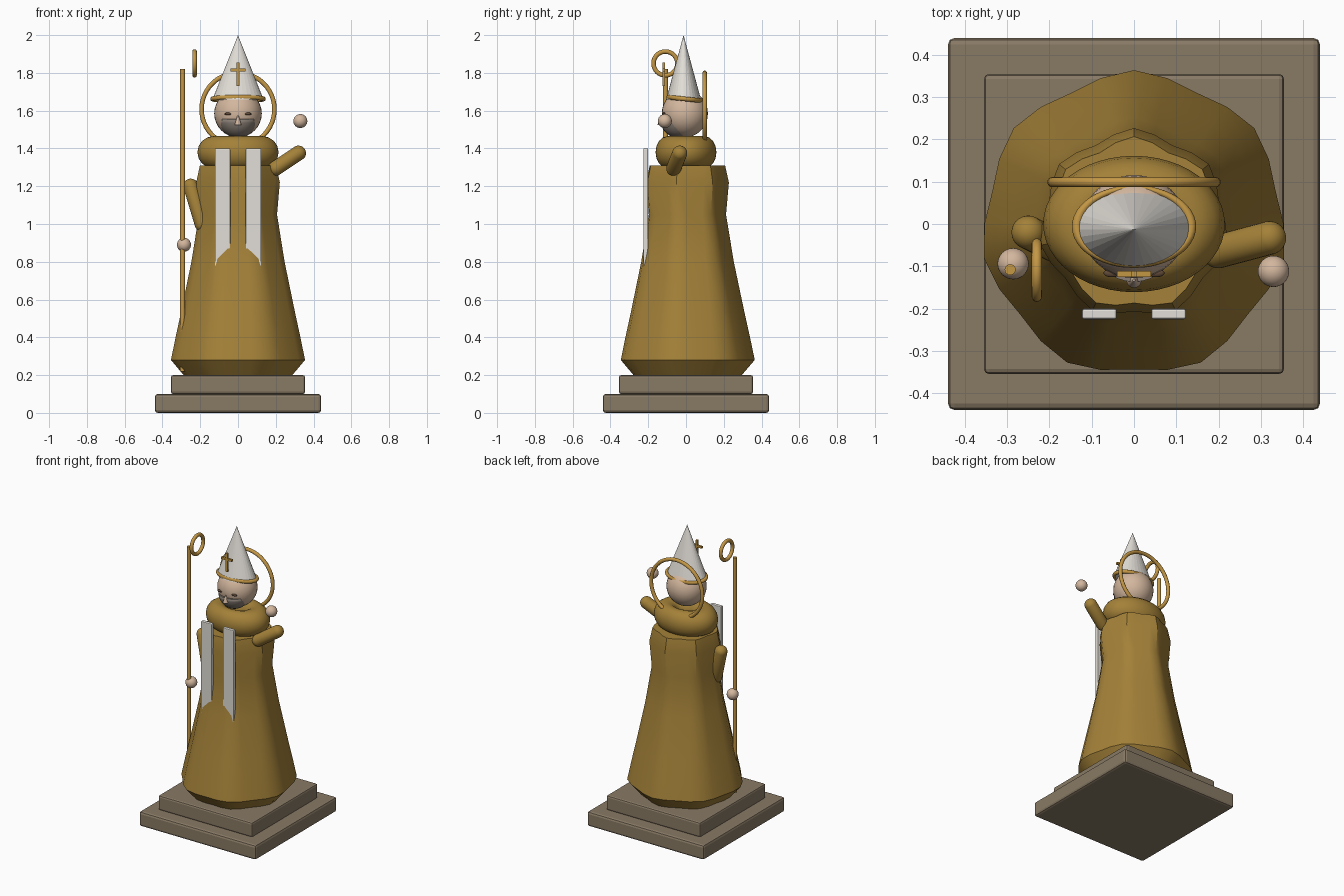
import bpy, bmesh, math
from mathutils import Vector

old = bpy.data.objects.get("Cube")
if old:
    bpy.data.objects.remove(old, do_unlink=True)


def material(name, rgb):
    m = bpy.data.materials.new(name)
    m.use_nodes = True
    m.diffuse_color = (*rgb, 1)
    m.node_tree.nodes["Principled BSDF"].inputs["Base Color"].default_value = (*rgb, 1)
    return m


STONE = material("stone", (0.25, 0.195, 0.13))
ROBE = material("ochre cloth", (0.37, 0.22, 0.04))
GOLD = material("gold", (0.55, 0.31, 0.06))
WHITE = material("white cloth", (0.76, 0.73, 0.68))
SKIN = material("skin", (0.65, 0.47, 0.34))
BEARD = material("grey beard", (0.25, 0.21, 0.18))
EYE = material("dark brown", (0.12, 0.07, 0.04))


def finish(name, mat, smooth=40):
    ob = bpy.context.object
    ob.name = name
    ob.data.materials.append(mat)
    if smooth:
        bpy.ops.object.shade_smooth_by_angle(angle=math.radians(smooth))
    return ob


def box(name, mat, loc, size, bevel=0):
    bpy.ops.mesh.primitive_cube_add(size=1, location=loc)
    ob = bpy.context.object
    ob.scale = size
    bpy.ops.object.transform_apply(location=False, rotation=False)
    finish(name, mat, 0)
    if bevel:
        mod = ob.modifiers.new("soft edges", "BEVEL")
        mod.width, mod.segments = bevel, 2
    return ob


def ball(name, mat, loc, radii):
    bpy.ops.mesh.primitive_uv_sphere_add(segments=32, ring_count=16, radius=1, location=loc)
    bpy.context.object.scale = radii
    return finish(name, mat)


def ring(name, mat, loc, major, minor, rot=(0, 0, 0), scale=(1, 1, 1)):
    bpy.ops.mesh.primitive_torus_add(location=loc, rotation=rot, major_radius=major,
                                     minor_radius=minor, major_segments=48, minor_segments=16)
    bpy.context.object.scale = scale
    return finish(name, mat)


def capsule(name, mat, a, b, r):
    """Sphere split at its equator and stretched from a to b."""
    a, b = Vector(a), Vector(b)
    bpy.ops.mesh.primitive_uv_sphere_add(segments=24, ring_count=13, radius=r, location=(a + b) / 2)
    ob = bpy.context.object
    half = (b - a).length / 2
    for v in ob.data.vertices:
        v.co.z += math.copysign(half, v.co.z)
    ob.rotation_euler = (b - a).to_track_quat("Z", "Y").to_euler()
    return finish(name, mat)


# Stepped plinth
box("plinth_lower", STONE, (0, 0, 0.05), (0.88, 0.88, 0.1), 0.015)
box("plinth_upper", STONE, (0, 0, 0.15), (0.71, 0.71, 0.1), 0.012)

# Robe: seven soft folds swept along a height profile
PROFILE = [(0.2, 0.285), (0.28, 0.354), (0.4, 0.329), (0.53, 0.3), (0.8, 0.243),
           (1.05, 0.202), (1.22, 0.217), (1.31, 0.197)]
SIDES = 28
bm = bmesh.new()
loops = []
for z, r in PROFILE:
    loop = []
    for i in range(SIDES):
        t = 2 * math.pi * i / SIDES
        rr = r + 0.01 * math.cos(7 * t)
        loop.append(bm.verts.new((rr * math.sin(t), rr * math.cos(t), z)))
    loops.append(loop)
for lo, hi in zip(loops, loops[1:]):
    for i in range(SIDES):
        j = (i + 1) % SIDES
        bm.faces.new((lo[i], lo[j], hi[j], hi[i]))
bm.faces.new(loops[0])
bm.faces.new(loops[-1])
bmesh.ops.recalc_face_normals(bm, faces=bm.faces)
mesh = bpy.data.meshes.new("robe")
bm.to_mesh(mesh)
bm.free()
robe = bpy.data.objects.new("robe", mesh)
bpy.context.collection.objects.link(robe)
bpy.ops.object.select_all(action="DESELECT")
robe.select_set(True)
bpy.context.view_layer.objects.active = robe
finish("robe", ROBE, 35)

# Shoulder cape
ring("shoulder_cape", ROBE, (0, 0, 1.38), 0.13, 0.085, scale=(1, 0.75, 1))

# Arms and hands
capsule("left_arm", ROBE, (0.2, -0.065, 1.295), (0.32, -0.033, 1.375), 0.04)
capsule("right_arm", ROBE, (-0.19, -0.05, 1.0), (-0.25, -0.02, 1.2), 0.04)
ball("left_hand", SKIN, (0.33, -0.112, 1.545), (0.037,) * 3)
ball("right_hand", SKIN, (-0.286, -0.094, 0.89), (0.037,) * 3)

# Stole strips
for side, x in (("left", 0.082), ("right", -0.082)):
    box(side + "_stole", WHITE, (x, -0.213, 1.0), (0.082, 0.025, 0.8), 0.005)

# Head, beard and face
ball("head", SKIN, (0, -0.006, 1.585), (0.126, 0.122, 0.126))
beard = ball("beard", BEARD, (0, -0.037, 1.555), (0.1, 0.1, 0.1))
bm = bmesh.new()
bm.from_mesh(beard.data)
cut = bmesh.ops.bisect_plane(bm, geom=bm.verts[:] + bm.edges[:] + bm.faces[:],
                             plane_co=(0, 0, 0), plane_no=(0, 0, 1), clear_outer=True)
bmesh.ops.holes_fill(bm, edges=[e for e in bm.edges if e.is_boundary])
bm.to_mesh(beard.data)
bm.free()
for side, x in (("left", 0.052), ("right", -0.052)):
    ball(side + "_eye", EYE, (x, -0.116, 1.583), (0.02, 0.01, 0.007))
bpy.ops.mesh.primitive_cone_add(vertices=16, radius1=0.018, radius2=0.003, depth=0.05,
                                location=(0, -0.133, 1.55))
finish("nose", SKIN)

# Mitre with band and cross
bpy.ops.mesh.primitive_cone_add(vertices=32, radius1=1, depth=0.34, location=(0, -0.013, 1.83))
bpy.context.object.scale = (0.135, 0.092, 1)
finish("mitre", WHITE, 0)
ring("mitre_band", GOLD, (0, -0.006, 1.662), 0.135, 0.012, (math.radians(-6), 0, 0), (1, 0.67, 1))
box("cross_upright", GOLD, (0, -0.118, 1.793), (0.014, 0.014, 0.125))
box("cross_bar", GOLD, (0, -0.118, 1.815), (0.08, 0.014, 0.014))

# Halo behind the head
ring("halo", GOLD, (0, 0.099, 1.607), 0.193, 0.012, (math.pi / 2, 0, 0))

# Staff with ring crook
bpy.ops.mesh.primitive_cylinder_add(vertices=16, radius=0.013, depth=1.6,
                                    location=(-0.293, -0.108, 1.02))
finish("staff", GOLD)
ring("staff_crook", GOLD, (-0.23, -0.109, 1.85), 0.063, 0.012, (0, math.pi / 2, 0))
